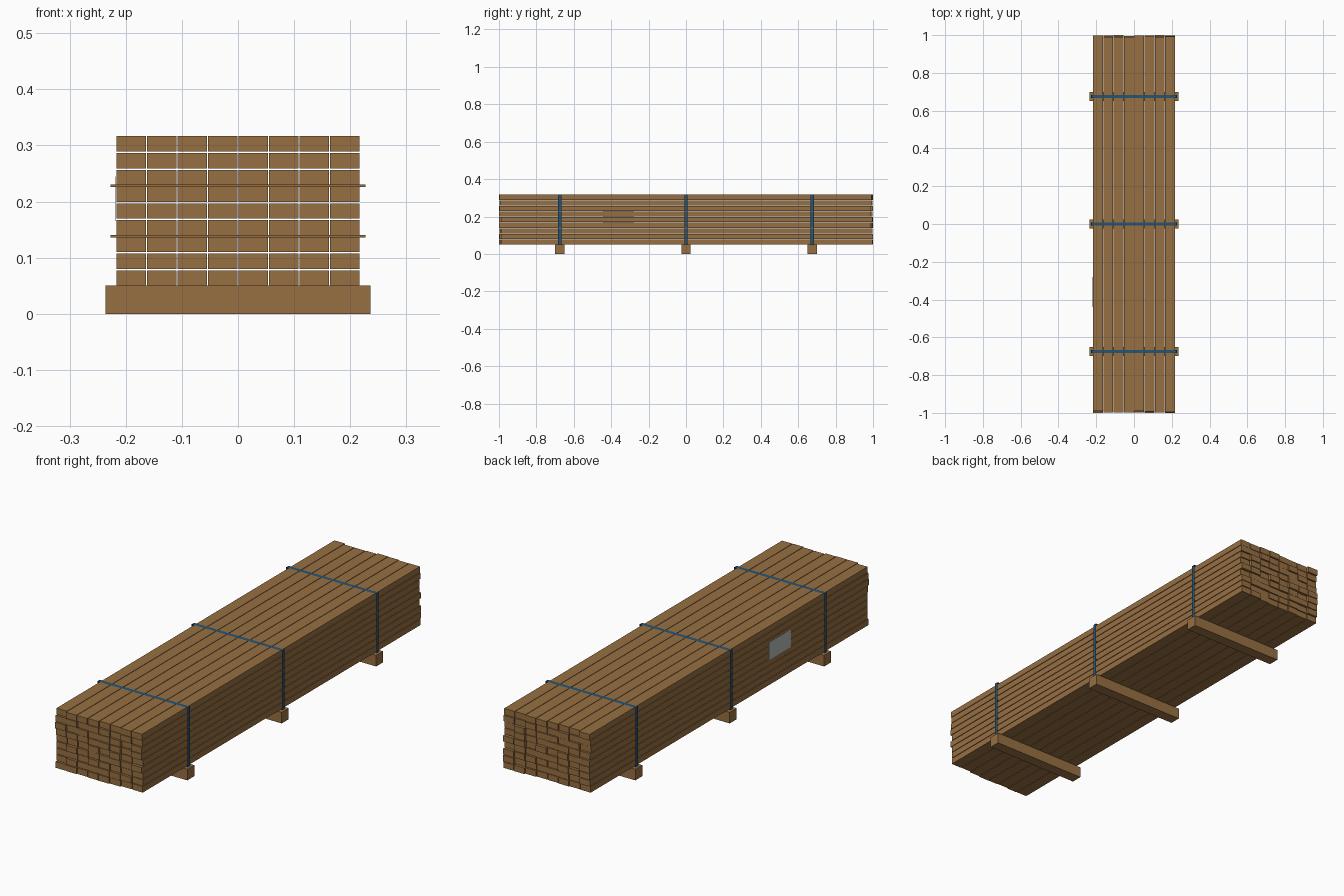
import bpy, bmesh, random
from mathutils import Matrix, Vector

if "Cube" in bpy.data.objects:
    bpy.data.objects.remove(bpy.data.objects["Cube"])

random.seed(4)


def material(name, rgb):
    m = bpy.data.materials.new(name)
    m.diffuse_color = (*rgb, 1)
    m.use_nodes = True
    m.node_tree.nodes["Principled BSDF"].inputs["Base Color"].default_value = m.diffuse_color
    return m


WOOD = material("brown wood", (0.31, 0.16, 0.055))
BLUE = material("blue strap", (0.018, 0.09, 0.18))
GREY = material("pale grey label", (0.46, 0.49, 0.45))


def finish(bm, name, mat):
    mesh = bpy.data.meshes.new(name)
    bm.to_mesh(mesh)
    bm.free()
    mesh.materials.append(mat)
    ob = bpy.data.objects.new(name, mesh)
    bpy.context.collection.objects.link(ob)
    return ob


def add_box(bm, centre, size):
    bmesh.ops.create_cube(bm, size=1, matrix=Matrix.Translation(Vector(centre))
                          @ Matrix.Diagonal((*size, 1)))


COLS, ROWS = 8, 9
PITCH_X, PITCH_Z = 0.0544, 0.0299
BOARD_W, BOARD_H = 0.052, 0.0272
BASE = 0.05                       # top of the bearers
STATIONS = (-0.675, 0.0, 0.675)   # bearer and strap positions along y

# Stack of boards, one object per layer, with slightly uneven ends
for row in range(ROWS):
    bm = bmesh.new()
    z = BASE + row * PITCH_Z + BOARD_H / 2
    for col in range(COLS):
        x = (col - (COLS - 1) / 2) * PITCH_X
        shift = random.uniform(-0.006, 0.006)
        if row == 4 and col in (2, 5):        # boards that set the full length
            shift = 0.006 if col == 2 else -0.006
        add_box(bm, (x, shift, z), (BOARD_W, 1.988, BOARD_H))
    finish(bm, f"board_layer_{row + 1}", WOOD)

for i, y in enumerate(STATIONS, 1):
    # Bearer under the stack
    bm = bmesh.new()
    add_box(bm, (0, y, BASE / 2), (0.473, 0.05, BASE))
    finish(bm, f"bearer_{i}", WOOD)

    # Thin spacer laths between layers
    bm = bmesh.new()
    for row in (3, 6):
        z = BASE + row * PITCH_Z - (PITCH_Z - BOARD_H) / 2
        add_box(bm, (0, y, z), (0.454, 0.016, 0.004))
    finish(bm, f"spacer_laths_{i}", WOOD)

    # Strap: a flat ribbon looped round the stack
    bm = bmesh.new()
    loop = [(-0.226, 0.0505), (0.226, 0.0505), (0.226, 0.319), (-0.226, 0.319)]
    front = [bm.verts.new((x, y - 0.0085, z)) for x, z in loop]
    back = [bm.verts.new((x, y + 0.0085, z)) for x, z in loop]
    for a in range(4):
        b = (a + 1) % 4
        bm.faces.new((front[a], front[b], back[b], back[a]))
    bmesh.ops.recalc_face_normals(bm, faces=bm.faces)
    finish(bm, f"strap_{i}", BLUE)

# Label plate on the left side
bm = bmesh.new()
add_box(bm, (-0.2185, -0.36, 0.205), (0.001, 0.16, 0.08))
finish(bm, "label", GREY)
